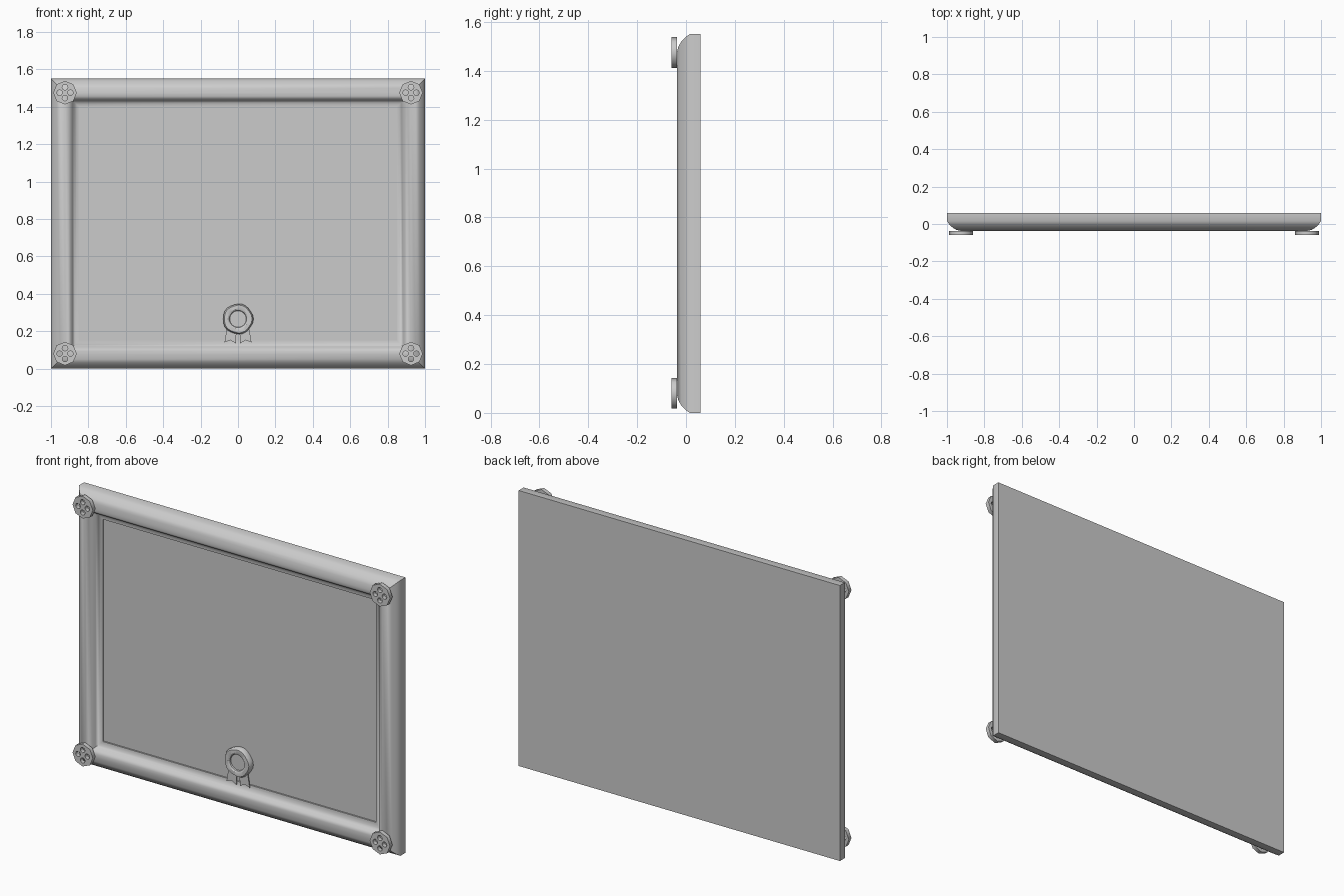
import bpy, bmesh, math

if "Cube" in bpy.data.objects:
    bpy.data.objects.remove(bpy.data.objects["Cube"])

W, H = 1.0, 1.55          # half width, full height

grey = bpy.data.materials.new("light_grey")
grey.diffuse_color = (0.6, 0.6, 0.6, 1)
grey.use_nodes = True
grey.node_tree.nodes["Principled BSDF"].inputs["Base Color"].default_value = grey.diffuse_color


def finish(bm, name, smooth=False):
    bmesh.ops.recalc_face_normals(bm, faces=bm.faces)
    me = bpy.data.meshes.new(name)
    bm.to_mesh(me)
    bm.free()
    ob = bpy.data.objects.new(name, me)
    bpy.context.collection.objects.link(ob)
    me.materials.append(grey)
    if smooth:
        bpy.ops.object.select_all(action='DESELECT')
        ob.select_set(True)
        bpy.context.view_layer.objects.active = ob
        bpy.ops.object.shade_smooth_by_angle(angle=math.radians(35))
    return ob


def skin(bm, rings, closed=True):
    """Join successive vertex rings with quads."""
    for a, b in zip(rings, rings[1:]):
        n = len(a)
        for i in range(n):
            j = (i + 1) % n
            bm.faces.new((a[i], a[j], b[j], b[i]))


def plate(name, pts, y0, y1):
    """Extrude an outline given in x and z between two depths."""
    bm = bmesh.new()
    rings = [[bm.verts.new((x, y, z)) for x, z in pts] for y in (y0, y1)]
    skin(bm, rings)
    for r in rings:
        bm.faces.new(r)
    return finish(bm, name)


# Moulded frame: profile as (inset from outer edge, depth), mitred at corners
profile = [(0, .06), (0, .016), (.012, -.002), (.03, -.019), (.05, -.031),
           (.075, -.037), (.093, -.034), (.108, -.022), (.117, -.006),
           (.127, .006), (.138, .011), (.15, .012), (.15, .03)]
bm = bmesh.new()
rings = [[bm.verts.new(p) for p in ((-W + d, y, d), (W - d, y, d),
                                    (W - d, y, H - d), (-W + d, y, H - d))]
         for d, y in profile]
skin(bm, rings)
finish(bm, "frame", smooth=True)

# Board inside the frame, closing the back
plate("board", [(-.86, .14), (.86, .14), (.86, 1.41), (-.86, 1.41)], .02, .058)
plate("back_sheet", [(-W, 0), (W, 0), (W, H), (-W, H)], .055, .06)


# Corner buttons: octagons with four holes, from a filled 2D curve
def polygon(curve, cx, cy, r, n):
    s = curve.splines.new('POLY')
    s.points.add(n - 1)
    for i, p in enumerate(s.points):
        a = math.tau * i / n
        p.co = (cx + r * math.cos(a), cy + r * math.sin(a), 0, 1)
    s.use_cyclic_u = True


cu = bpy.data.curves.new("corner_button_outline", 'CURVE')
cu.dimensions = '2D'
cu.fill_mode = 'BOTH'
cu.extrude = .0115
polygon(cu, 0, 0, .063, 8)
for k in range(4):
    a = k * math.pi / 2
    polygon(cu, .029 * math.cos(a), .029 * math.sin(a), .015, 8)
cu.materials.append(grey)
for x, side in ((-.925, "left"), (.925, "right")):
    for z, level in ((.08, "bottom"), (1.475, "top")):
        ob = bpy.data.objects.new(f"corner_button_{level}_{side}", cu)
        ob.location = (x, -.0485, z)
        ob.rotation_euler = (math.pi / 2, 0, 0)
        bpy.context.collection.objects.link(ob)

# Wax seal: raised rim around a sunken centre, slightly uneven edge
bm = bmesh.new()
N = 24
rings = []
for r, y in ((.08, .022), (.081, .0), (.074, -.012), (.054, -.013),
             (.046, -.008), (.044, .0)):
    ring = []
    for i in range(N):
        a = math.tau * i / N
        q = r * (1 + (.025 * math.cos(5 * a) if r > .07 else 0))
        ring.append(bm.verts.new((q * math.cos(a), y, .265 + q * math.sin(a))))
    rings.append(ring)
skin(bm, rings)
bm.faces.new(rings[0])
bm.faces.new(rings[-1])
finish(bm, "wax_seal", smooth=True)

# Two ribbon tails with notched ends below the seal
for s, side in ((-1, "left"), (1, "right")):
    pts = [(.005, .25), (.05, .27), (.072, .14), (.042, .152), (.012, .135)]
    plate(f"ribbon_{side}", [(s * x, z) for x, z in pts], .001, .006)
